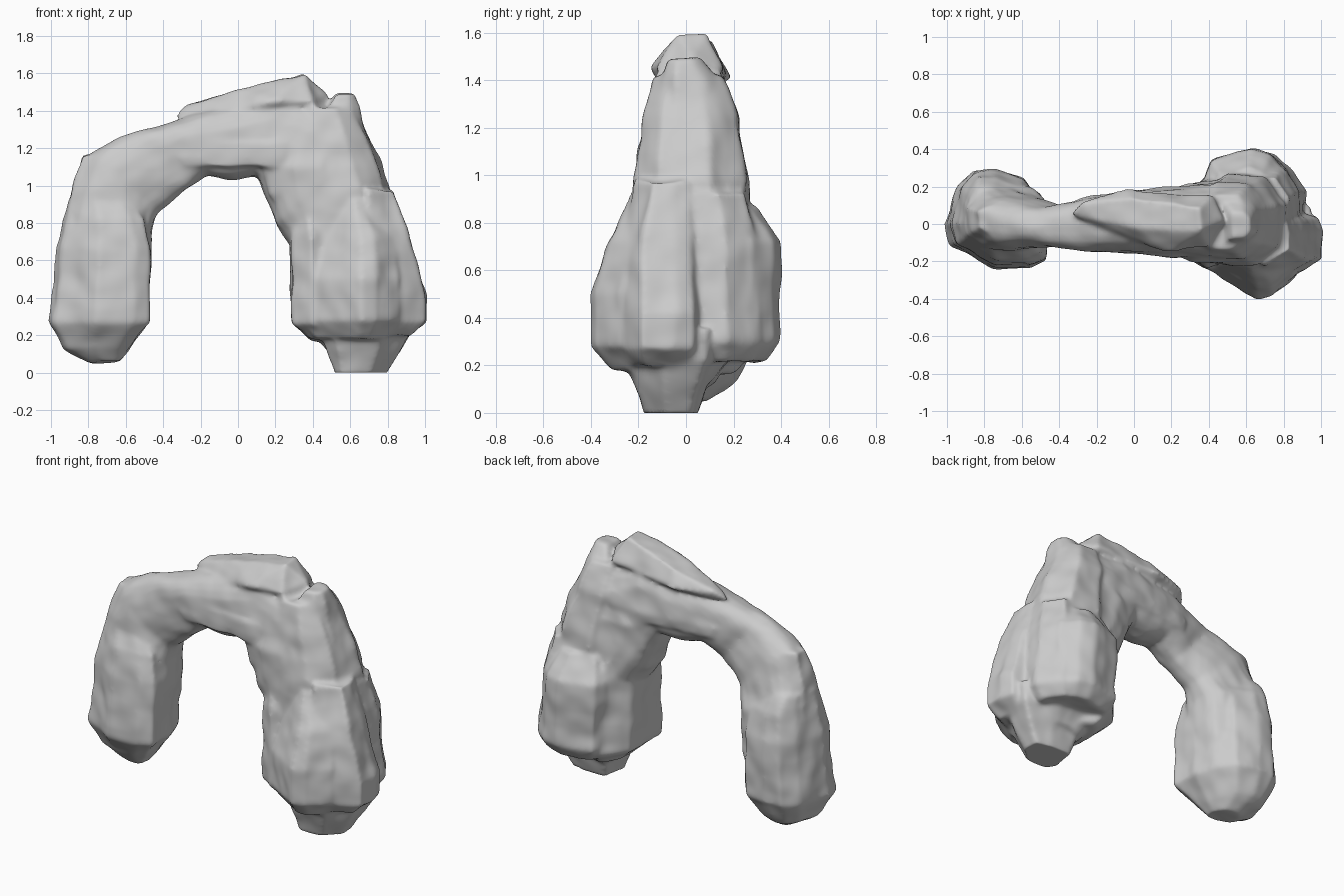
import bpy
import bmesh
import math
from mathutils import Vector, noise

cube = bpy.data.objects.get("Cube")
if cube:
    bpy.data.objects.remove(cube, do_unlink=True)

# One plain stone colour
stone = bpy.data.materials.new("light grey stone")
stone.use_nodes = True
colour = (.6, .6, .6, 1)
stone.diffuse_color = colour
shader = next(n for n in stone.node_tree.nodes if n.type == 'BSDF_PRINCIPLED')
shader.inputs["Base Color"].default_value = colour
shader.inputs["Roughness"].default_value = .8

# Every boulder is gathered here, then fused into one weathered rock
rock = bmesh.new()


def boulder(points):
    """Convex block around a few corner points."""
    verts = [rock.verts.new(p) for p in points]
    hull = bmesh.ops.convex_hull(rock, input=verts)
    spare = {g for g in hull["geom_interior"] + hull["geom_unused"]
             if isinstance(g, bmesh.types.BMVert)}
    bmesh.ops.delete(rock, geom=list(spare), context='VERTS')


def stack(outline, levels):
    """Block from a plan outline repeated at each (z, scale, shift x, shift y)."""
    cx = sum(p[0] for p in outline) / len(outline)
    cy = sum(p[1] for p in outline) / len(outline)
    boulder([(cx + (x - cx) * scale + dx, cy + (y - cy) * scale + dy, z)
             for z, scale, dx, dy in levels for x, y in outline])


def loft(sections, sides=20):
    """Skin of rounded rings: outer x, z, inner x, z, front y, back y."""
    rings = []
    for ox, oz, ix, iz, front, back in sections:
        ring = []
        for k in range(sides):
            a = math.tau * k / sides
            u, w = (math.copysign(abs(t) ** .75, t) for t in (math.cos(a), math.sin(a)))
            ring.append(rock.verts.new(((ox + ix + (ox - ix) * u) / 2,
                                        (front + back + (back - front) * w) / 2,
                                        (oz + iz + (oz - iz) * u) / 2)))
        rings.append(ring)
    for a, b in zip(rings, rings[1:]):
        for k in range(sides):
            j = (k + 1) % sides
            rock.faces.new((a[k], a[j], b[j], b[k]))
    rock.faces.new(rings[0])
    rock.faces.new(rings[-1])


def weather(name):
    """Fuse the boulders, wear their edges and roughen the skin."""
    bmesh.ops.recalc_face_normals(rock, faces=rock.faces[:])
    mesh = bpy.data.meshes.new(name)
    rock.to_mesh(mesh)
    rock.free()
    obj = bpy.data.objects.new(name, mesh)
    bpy.context.collection.objects.link(obj)
    remesh = obj.modifiers.new("Fuse", 'REMESH')
    remesh.mode = 'VOXEL'
    remesh.voxel_size = .014
    soften = obj.modifiers.new("Wear", 'SMOOTH')
    soften.factor = .5
    soften.iterations = 7
    graph = bpy.context.evaluated_depsgraph_get()
    worn = bpy.data.meshes.new_from_object(obj.evaluated_get(graph))
    obj.modifiers.clear()
    obj.data = worn
    normals = [v.normal.copy() for v in worn.vertices]
    for v, normal in zip(worn.vertices, normals):
        p = Vector((v.co.x * 4, v.co.y * 5, v.co.z * 4))
        v.co += normal * .016 * (noise.noise(p) + .5 * noise.noise(p * 2.3))
        v.co.z = max(v.co.z, 0)
    worn.materials.clear()
    worn.materials.append(stone)
    for face in worn.polygons:
        face.use_smooth = True
        face.material_index = 0


# Continuous body, from the left-hand foot over the span to the right-hand one
loft([
    (-.84, .12, -.64, .08, -.1, .08),
    (-.95, .27, -.52, .26, -.15, .18),
    (-.95, .5, -.48, .5, -.17, .22),
    (-.92, .86, -.46, .76, -.16, .22),
    (-.79, 1.18, -.42, .85, -.12, .15),
    (-.55, 1.285, -.29, .97, -.13, .1),
    (-.33, 1.35, -.17, 1.05, -.15, .14),
    (-.05, 1.42, -.02, 1.03, -.145, .17),
    (.25, 1.48, .1, 1.05, -.15, .19),
    (.5, 1.42, .14, .95, -.18, .2),
    (.66, 1.25, .2, .79, -.21, .23),
    (.78, .95, .3, .66, -.22, .25),
    (.87, .6, .32, .48, -.24, .26),
    (.9, .3, .36, .26, -.22, .23),
    (.78, .14, .48, .12, -.17, .12),
])

# Crown: a wedge that widens and rises to the right-hand side
boulder([
    (-.34, .06, 1.37), (-.29, .11, 1.42), (-.2, .02, 1.45), (0, .14, 1.52),
    (.02, -.02, 1.52), (.35, .09, 1.605), (.36, -.04, 1.6), (.48, .02, 1.49),
    (.42, .16, 1.45), (.4, -.13, 1.45), (.18, -.15, 1.45), (-.05, .185, 1.41),
    (-.1, -.06, 1.38), (.1, 0, 1.25), (.48, 0, 1.3),
])

# Ledges along both faces of the span
stack([(-.45, -.09), (-.3, -.15), (0, -.16), (.25, -.18), (.3, 0), (-.4, 0)],
      [(1.1, .9, 0, 0), (1.15, 1, 0, 0), (1.23, .9, .05, 0)])
stack([(-.42, .07), (-.3, .14), (0, .185), (.4, .21), (.4, 0), (-.4, 0)],
      [(1.14, .9, 0, 0), (1.2, 1, 0, 0), (1.29, .9, .06, 0)])

# Left-hand pillar and the thinner slab on its outer side
stack([(-1.01, 0), (-.98, -.11), (-.8, -.2), (-.76, -.235), (-.56, -.23), (-.47, -.19),
       (-.48, 0), (-.52, .12), (-.6, .25), (-.76, .3), (-.87, .29), (-.95, .2)],
      [(.055, .33, .02, -.02), (.13, .66, -.02, 0), (.27, 1, 0, 0),
       (.45, .98, .01, 0), (.66, .94, .02, 0), (.82, .82, .02, 0), (.93, .6, -.02, 0)])
stack([(-.97, -.07), (-.97, .1), (-.85, .17), (-.7, .1), (-.7, -.1), (-.85, -.14)],
      [(.3, 1, -.01, 0), (.6, 1, .02, 0), (.96, .9, .06, 0), (1.17, .5, .07, .01)])

# Upper blocks of the right-hand pillar
stack([(.3, -.15), (.42, -.21), (.6, -.21), (.74, -.12), (.76, .1), (.65, .25), (.45, .26), (.3, .15)],
      [(.7, 1.05, .07, 0), (.97, 1.02, .05, 0), (1.25, .86, -.02, 0), (1.42, .62, -.05, -.01)])
stack([(.44, -.12), (.58, -.11), (.64, -.04), (.63, .08), (.56, .15), (.44, .16)],
      [(1.2, 1.2, .06, 0), (1.38, 1, .01, 0), (1.49, .5, .03, -.03)])
stack([(.13, -.13), (.3, -.2), (.45, -.21), (.45, .23), (.3, .22), (.15, .16)],
      [(.76, .7, .12, 0), (.95, 1, .03, 0), (1.1, 1, 0, 0), (1.28, .8, .06, 0)])

# Large slabs round the base of the right-hand pillar: front, outer, back, inner
stack([(.33, -.2), (.43, -.26), (.66, -.395), (.74, -.385), (.86, -.28), (.82, 0), (.36, 0)],
      [(.18, .72, 0, .03), (.28, 1, 0, 0), (.5, 1, 0, 0), (.72, .9, 0, .05), (.92, .55, -.01, .08)])
stack([(.8, -.3), (1.01, -.19), (1.01, -.05), (.98, .03), (.75, .09), (.7, -.2)],
      [(.19, .72, -.05, 0), (.27, 1, 0, 0), (.42, 1, 0, 0), (.7, .95, -.08, 0), (.98, .7, -.13, .02)])
stack([(.9, .03), (.92, .17), (.82, .31), (.6, .31), (.6, .03)],
      [(.22, .8, -.03, 0), (.3, 1, 0, 0), (.7, 1, -.03, 0), (.93, .8, -.05, -.03)])
stack([(.4, .26), (.43, .34), (.65, .4), (.75, .37), (.84, .28), (.8, .1), (.42, .1)],
      [(.22, .8, 0, -.04), (.3, 1, 0, 0), (.72, 1, -.02, 0), (.87, .72, -.02, -.06)])
stack([(.29, -.17), (.29, .15), (.42, .29), (.55, .2), (.55, -.2), (.4, -.25)],
      [(.17, .7, .06, 0), (.26, 1, 0, 0), (.5, 1, 0, 0), (.74, .95, -.01, 0), (.95, .7, -.05, 0)])

# Tapered foot under the right-hand pillar
stack([(.5, -.12), (.55, -.18), (.72, -.18), (.81, -.08), (.81, .03), (.7, .06), (.54, .05)],
      [(-.015, .85, -.01, 0), (.05, 1.05, 0, 0), (.13, 1.3, .02, 0), (.22, 1.6, .03, 0), (.35, 1.7, .03, 0)])

weather("rock_arch")
